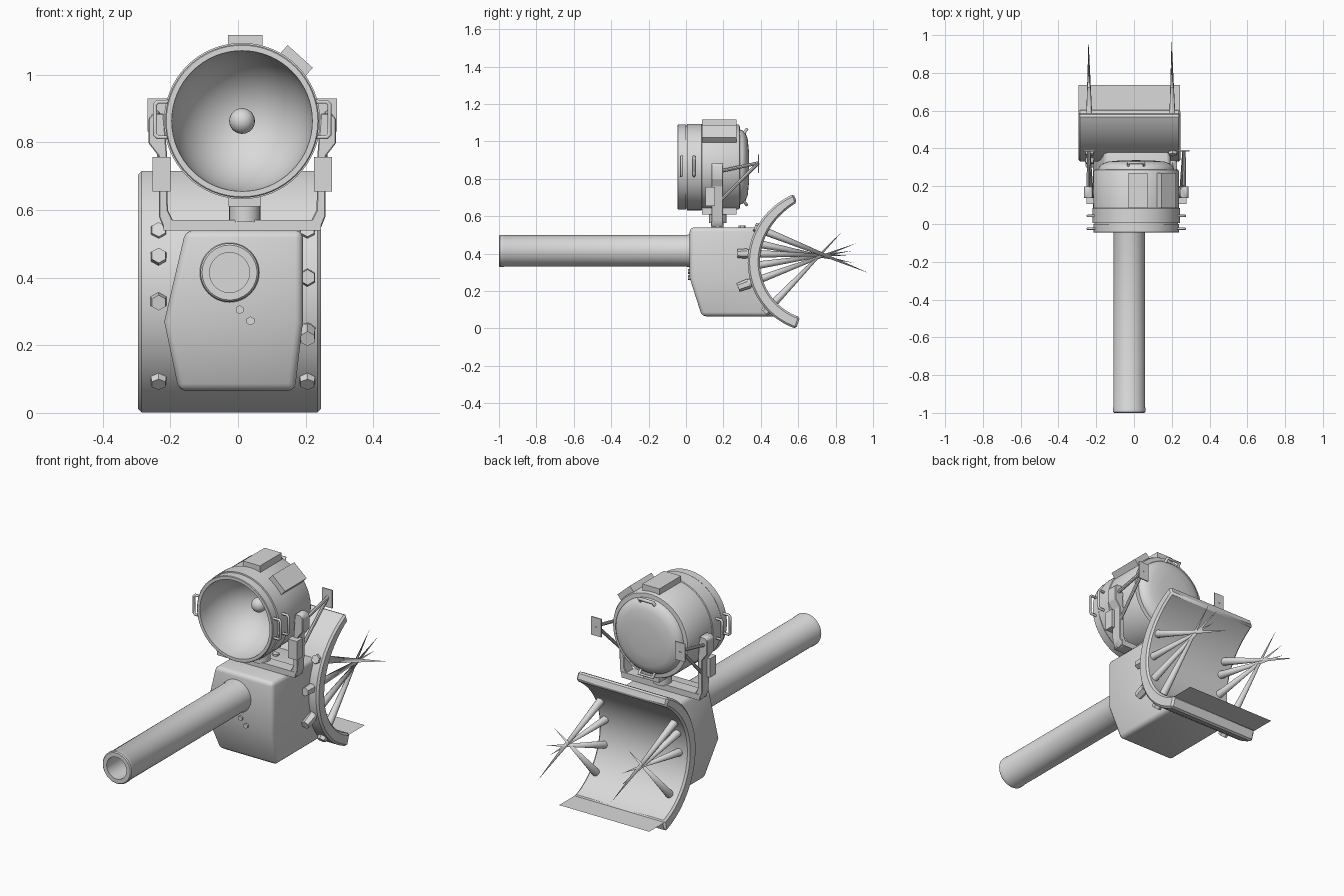
import bpy, bmesh, math
from mathutils import Vector, Matrix

if "Cube" in bpy.data.objects:
    bpy.data.objects.remove(bpy.data.objects["Cube"])

grey = bpy.data.materials.new("steel_grey")
grey.diffuse_color = (0.7, 0.7, 0.7, 1)
grey.use_nodes = True
grey.node_tree.nodes["Principled BSDF"].inputs["Base Color"].default_value = grey.diffuse_color
LX, LZ = 0.012, 0.863       # lamp axis
GX, GZ = -0.025, 0.415      # gun axis
SY, SZ, SR = 0.705, 0.355, 0.375   # shield arc centre and outer radius


def finish(name, bm, bevel=0, segs=2, smooth=35):
    bmesh.ops.recalc_face_normals(bm, faces=bm.faces)
    me = bpy.data.meshes.new(name)
    bm.to_mesh(me)
    bm.free()
    ob = bpy.data.objects.new(name, me)
    bpy.context.collection.objects.link(ob)
    me.materials.append(grey)
    bpy.ops.object.select_all(action='DESELECT')
    ob.select_set(True)
    bpy.context.view_layer.objects.active = ob
    if bevel:
        m = ob.modifiers.new("bevel", 'BEVEL')
        m.width, m.segments, m.limit_method = bevel, segs, 'ANGLE'
        bpy.ops.object.modifier_apply(modifier="bevel")
    bpy.ops.object.shade_smooth_by_angle(angle=math.radians(smooth))
    return ob


def box(name, lo, hi, bevel=0.0, rot=0):
    lo, hi = Vector(lo), Vector(hi)
    bm = bmesh.new()
    bmesh.ops.create_cube(bm, size=1, matrix=Matrix.Translation((lo + hi) / 2)
                          @ Matrix.Rotation(rot, 4, 'Y') @ Matrix.Diagonal((*(hi - lo), 1)))
    return finish(name, bm, bevel, 1)


def rod(name, a, b, r1, r2=None, n=12):
    a, b = Vector(a), Vector(b)
    d = b - a
    bm = bmesh.new()
    bmesh.ops.create_cone(bm, cap_ends=True, segments=n, radius1=r1, radius2=r1 if r2 is None else r2,
                          depth=d.length, matrix=Matrix.Translation((a + b) / 2)
                          @ d.to_track_quat('Z', 'Y').to_matrix().to_4x4())
    return finish(name, bm)


def lathe(name, prof, cx, cz, n=48):
    # profile of (radius, y) turned round an axis along y
    bm = bmesh.new()
    vs = [bm.verts.new((cx + r, y, cz)) for r, y in prof]
    es = [bm.edges.new(p) for p in zip(vs, vs[1:])]
    bmesh.ops.spin(bm, geom=vs + es, cent=(cx, 0, cz), axis=(0, 1, 0), angle=math.tau, steps=n)
    bmesh.ops.remove_doubles(bm, verts=bm.verts, dist=1e-4)
    return finish(name, bm)


def prism(name, pts, axis, lo, hi, bevel=0, segs=2):
    # flat outline extruded along x or y
    bm = bmesh.new()
    at = (lambda p, t: (t, *p)) if axis == 'x' else (lambda p, t: (p[0], t, p[1]))
    f = bm.faces.new([bm.verts.new(at(p, lo)) for p in pts])
    g = bmesh.ops.extrude_face_region(bm, geom=[f])['geom']
    bmesh.ops.translate(bm, verts=[v for v in g if isinstance(v, bmesh.types.BMVert)],
                        vec=(hi - lo, 0, 0) if axis == 'x' else (0, hi - lo, 0))
    return finish(name, bm, bevel, segs)


def tube(name, pts, r):
    cu = bpy.data.curves.new(name, 'CURVE')
    cu.dimensions, cu.bevel_depth, cu.bevel_resolution, cu.use_fill_caps = '3D', r, 1, True
    sp = cu.splines.new('POLY')
    sp.points.add(len(pts) - 1)
    for q, p in zip(sp.points, pts):
        q.co = (*p, 1)
    cu.materials.append(grey)
    ob = bpy.data.objects.new(name, cu)
    bpy.context.collection.objects.link(ob)


def shield_y(z, r):
    return SY - math.sqrt(r * r - (z - SZ) ** 2)


# Gun barrel with hollow bore and muzzle ring
lathe("barrel", [(0, -0.5), (0.059, -0.5), (0.059, -1), (0.081, -1), (0.086, -0.995), (0.086, -0.975),
                 (0.084, -0.971), (0.084, 0.0), (0.088, 0.018), (0.088, 0.1)], GX, GZ)

# Mantlet housing: bent front, rear edge follows the curved shield
outline = [(-0.155, 0.54), (-0.218, 0.27), (-0.175, 0.065), (0.168, 0.065), (0.192, 0.27), (0.192, 0.54)]
bm = bmesh.new()
fr = [bm.verts.new((x, 0.085 if z < 0.2 else 0.02, z)) for x, z in outline]
bk = [bm.verts.new((x, shield_y(z, 0.35), z)) for x, z in outline]
for ring in (fr, bk):
    bm.faces.new([ring[i] for i in (0, 1, 4, 5)])
    bm.faces.new([ring[i] for i in (1, 2, 3, 4)])
for i in range(6):
    j = (i + 1) % 6
    bm.faces.new((fr[i], fr[j], bk[j], bk[i]))
finish("mantlet", bm, 0.022, 3, 30)
for x, z in ((0.005, 0.305), (0.037, 0.272)):
    rod("front_bolt", (x, 0.03, z), (x, 0.01, z), 0.013, n=6)
rod("top_bolt", (0.015, 0.3, 0.53), (0.015, 0.3, 0.55), 0.018, n=6)

# Curved shield, thinner towards its top edge
N = 28
ang = [math.radians(-72 + 142.5 * i / N) for i in range(N + 1)]
outer, inner = [], []
for a in ang:
    t = max(0, a / ang[-1]) ** 3
    for ring, r in ((outer, SR + 0.011 * t), (inner, 0.31 + 0.028 * t)):
        ring.append((SY - r * math.cos(a), SZ + r * math.sin(a)))
prism("shield", outer + inner[::-1], 'x', -0.295, 0.245, 0.01, 1)

# Thin sheet behind the lower edge
bm = bmesh.new()
bm.faces.new([bm.verts.new((x, y, 0.056)) for x, y in
              ((-0.295, 0.595), (0.243, 0.595), (0.243, 0.735), (-0.295, 0.735))])
finish("shield_lip", bm)

# Shield bolts: hex head outside, long tapering spike inside; last number is head length
bolts = {'a': (0.385, 0.535, 0.98, 0.295, 0.02), 'b': (0.35, 0.46, 0.90, 0.35, 0.03),
         'c': (0.325, 0.40, 0.88, 0.39, 0.05), 'd': (0.33, 0.33, 0.89, 0.415, 0.03),
         'e': (0.335, 0.24, 0.91, 0.455, 0.06), 'f': (0.435, 0.10, 0.837, 0.52, 0.022)}
for x, group in ((-0.235, "abdf"), (0.205, "acef")):
    for k in group:
        py, pz, ty, tz, h = bolts[k]
        p, t = Vector((x, py, pz)), Vector((x - 0.006, ty, tz))
        d = (t - p).normalized()
        rod("bolt_spike", p, t, 0.023, 0.0)
        rod("bolt_head", p, p - d * h, 0.027, 0.023, n=6)

# Lamp housing with deep hollow reflector and domed back
bowl = [(0.208 * math.sin(math.radians(q)), -0.045 + 0.25 * math.cos(math.radians(q)))
        for q in range(0, 91, 9)]
lathe("lamp", bowl + [(0.224, -0.045), (0.227, -0.042), (0.227, 0.0), (0.221, 0.001),
               (0.221, 0.005), (0.231, 0.006), (0.231, 0.083), (0.227, 0.086), (0.227, 0.278),
               (0.222, 0.287), (0.2, 0.289), (0.197, 0.302), (0.182, 0.318), (0.15, 0.33),
               (0.09, 0.336), (0, 0.338)],
      LX, LZ, 64)
bm = bmesh.new()
bmesh.ops.create_uvsphere(bm, u_segments=24, v_segments=14, radius=0.038,
                          matrix=Matrix.Translation((LX, 0.162, LZ)))
finish("bulb", bm)

# Boxes on the lamp, base block and pivot
box("top_box", (-0.03, 0.085, 1.07), (0.072, 0.27, 1.118))
a = math.radians(42)
cx, cz = LX + 0.237 * math.sin(a), LZ + 0.237 * math.cos(a)
box("side_box", (cx - 0.05, 0.085, cz - 0.02), (cx + 0.05, 0.27, cz + 0.02), rot=a)
box("base_block", (-0.028, 0.085, 0.61), (0.068, 0.27, 0.655))
rod("pivot", (0.02, 0.17, 0.565), (0.02, 0.17, 0.62), 0.046, n=24)

# Back handles
for za, zb in ((1.02, 1.065), (0.705, 0.66)):
    tube("back_handle", [(-0.03, 0.29, za), (-0.03, 0.325, zb), (0.052, 0.325, zb),
                         (0.052, 0.29, za)], 0.009)

# Yoke beam and mirrored side parts
box("yoke_beam", (-0.22, 0.135, 0.54), (0.245, 0.2, 0.571))
YX = 0.0125
for s in (-1, 1):
    X = lambda v: YX + s * v
    prism("yoke_arm", [(X(u), z) for u, z in ((0.205, 0.54), (0.23, 0.54), (0.246, 0.58), (0.248, 0.76),
          (0.277, 0.797), (0.277, 0.87), (0.265, 0.885), (0.232, 0.885), (0.222, 0.76), (0.22, 0.6),
          (0.205, 0.57))],
          'y', 0.137, 0.198, 0.003, 1)
    box("arm_block", (min(X(0.212), X(0.265)), 0.105, 0.655), (max(X(0.212), X(0.265)), 0.155, 0.757))
    rod("trunnion", (X(0.2), 0.168, 0.84), (X(0.274), 0.168, 0.84), 0.028, n=20)
    for y in (-0.025, 0.043):
        tube("side_handle", [(X(0.205), y, 0.815), (X(0.25), y, 0.815), (X(0.258), y, 0.823),
                             (X(0.258), y, 0.912), (X(0.25), y, 0.92), (X(0.205), y, 0.92)], 0.007)
    box("rear_plate", (min(X(0.22), X(0.28)), 0.385, 0.832), (max(X(0.22), X(0.28)), 0.391, 0.93), 0)
    for y, z in ((0.19, 0.69), (0.18, 0.84)):
        rod("plate_brace", (X(0.238 if z < 0.8 else 0.255), y, z), (X(0.252), 0.387, 0.885), 0.009, n=8)
